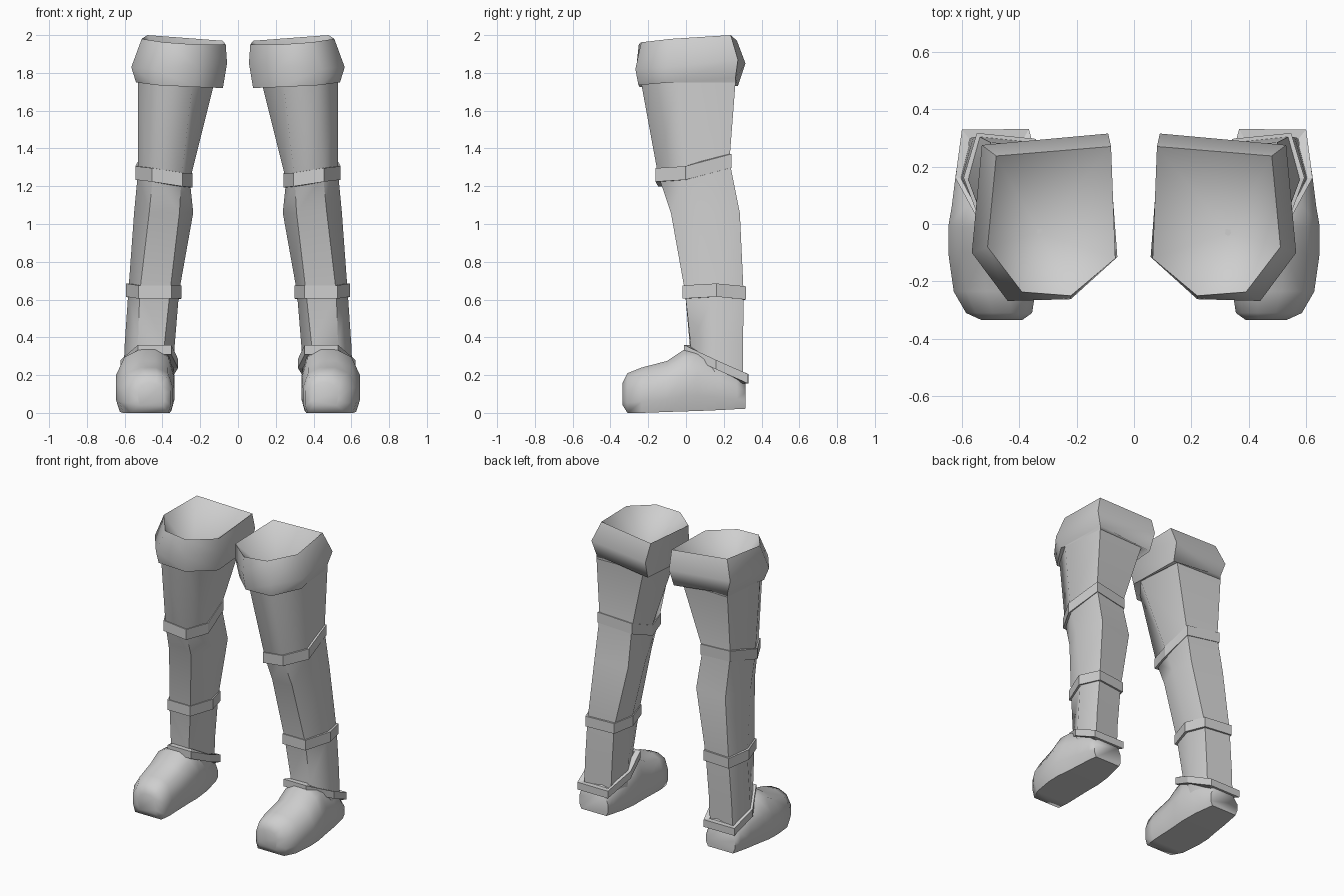
import bpy, bmesh, math
from mathutils import Vector

cube = bpy.data.objects.get("Cube")
if cube:
    bpy.data.objects.remove(cube, do_unlink=True)

# Single plain material
grey = bpy.data.materials.new("light_grey")
grey.use_nodes = True
COL = (0.62, 0.62, 0.62, 1)
grey.diffuse_color = COL
bsdf = next(n for n in grey.node_tree.nodes if n.type == 'BSDF_PRINCIPLED')
bsdf.inputs["Base Color"].default_value = COL


def finish(name, bm, angle=None):
    """Make the mirrored pair of one part."""
    bmesh.ops.recalc_face_normals(bm, faces=bm.faces)
    me = bpy.data.meshes.new(name)
    bm.to_mesh(me)
    bm.free()
    me.materials.append(grey)
    ob = bpy.data.objects.new(name, me)
    bpy.context.collection.objects.link(ob)
    if angle:
        bpy.ops.object.select_all(action='DESELECT')
        ob.select_set(True)
        bpy.context.view_layer.objects.active = ob
        bpy.ops.object.shade_smooth_by_angle(angle=math.radians(angle))
    mod = ob.modifiers.new("Mirror", 'MIRROR')
    mod.use_mirror_merge = False
    return ob


def loft(rings, close_loop=False, caps=(True, True)):
    """Skin a list of rings with equal point counts."""
    bm = bmesh.new()
    vs = [[bm.verts.new(p) for p in r] for r in rings]
    n = len(vs[0])
    pairs = list(zip(vs, vs[1:]))
    if close_loop:
        pairs.append((vs[-1], vs[0]))
    for a, b in pairs:
        for i in range(n):
            j = (i + 1) % n
            bm.faces.new((a[i], a[j], b[j], b[i]))
    if not close_loop:
        if caps[0]:
            bm.faces.new(vs[0])
        if caps[1]:
            bm.faces.new(vs[-1])
    return bm, vs


def level(z, pts):
    return [(x, y, z) for x, y in pts]


# Ring order: back inner, back outer, outer, front outer, front inner, inner
knee = [(.27, .205, 1.31), (.50, .23, 1.335), (.53, 0, 1.27),
        (.45, -.148, 1.26), (.30, -.135, 1.235), (.255, .02, 1.23)]
shin = [(.35, .285, .63), (.54, .305, .635), (.58, .16, .65),
        (.52, -.005, .64), (.36, -.005, .64), (.312, .15, .64)]
leg_top = level(1.75, [(.15, .25), (.50, .262), (.53, -.05),
                       (.42, -.238), (.24, -.225), (.125, -.08)])

# Leg tube
leg = [
    leg_top, knee,
    level(1.06, [(.26, .26), (.50, .285), (.55, .08), (.47, -.08), (.31, -.07), (.237, .1)]),
    shin,
    level(.36, [(.37, .28), (.56, .302), (.60, .16), (.53, .025), (.39, .02), (.335, .15)]),
    level(.12, [(.38, .28), (.57, .30), (.61, .16), (.54, .02), (.39, .02), (.345, .15)]),
]
bm, _ = loft(leg)
finish("boot_leg", bm, 65)

# Folded cuff: rim, bulge, lower edge, tucked in to the leg
cuff = [
    [(.08, .27, 1.97), (.48, .237, 2.0), (.51, -.08, 1.98),
     (.39, -.237, 1.962), (.22, -.25, 1.95), (.065, -.12, 1.95)],
    [(.09, .315, 1.85), (.53, .275, 1.87), (.565, -.10, 1.83),
     (.44, -.268, 1.82), (.22, -.262, 1.84), (.058, -.115, 1.85)],
    [(.10, .275, 1.73), (.50, .262, 1.775), (.54, -.08, 1.75),
     (.43, -.252, 1.735), (.23, -.245, 1.725), (.08, -.10, 1.72)],
    leg_top,
]
bm, vs = loft(cuff, caps=(False, False))
pit = bm.verts.new((.33, -.03, 1.74))      # hollow inside the cuff
rim = vs[0]
for i in range(6):
    bm.faces.new((rim[i], rim[(i + 1) % 6], pit))
finish("boot_cuff", bm, 65)

# Foot: one rounded profile scaled along y
PROFILE = [(.06, 0), (.93, 0), (1, .25), (1, .58), (.85, .88),
           (.6, 1), (.32, 1), (.1, .88), (0, .55), (0, .2)]
STATIONS = [  # y, x min, x max, z min, z max
    (-.335, .39, .53, .04, .16),
    (-.31, .355, .585, 0, .21),
    (-.235, .343, .628, 0, .24),
    (-.10, .34, .647, .005, .275),
    (-.01, .338, .647, .008, .335),
    (.06, .335, .635, .01, .34),
    (.18, .345, .62, .015, .28),
    (.27, .365, .605, .02, .24),
    (.315, .375, .595, .022, .17),
]
foot = [[(x0 + u * (x1 - x0), y, z0 + v * (z1 - z0)) for u, v in PROFILE]
        for y, x0, x1, z0, z1 in STATIONS]
bm, _ = loft(foot)
finish("boot_foot", bm, 60)


# Straps: flat bands standing proud of the leg
def strap(name, ring, height, out):
    pts = [Vector(p) for p in ring]
    c = sum(pts, Vector()) / len(pts)

    def offset(d, dz):
        res = []
        for p in pts:
            r = Vector((p.x - c.x, p.y - c.y, 0)).normalized()
            res.append(p + r * d + Vector((0, 0, dz)))
        return res
    h = height / 2
    bm, _ = loft([offset(out, h), offset(out, -h), offset(-.03, -h), offset(-.03, h)],
                 close_loop=True)
    finish(name, bm)


strap("knee_strap", knee, .072, .014)
strap("shin_strap", shin, .07, .014)
ankle = [(.372, .32, .18), (.592, .32, .18), (.61, .16, .255),
         (.525, 0, .335), (.36, 0, .335), (.33, .15, .262)]
strap("ankle_strap", ankle, .05, .012)
